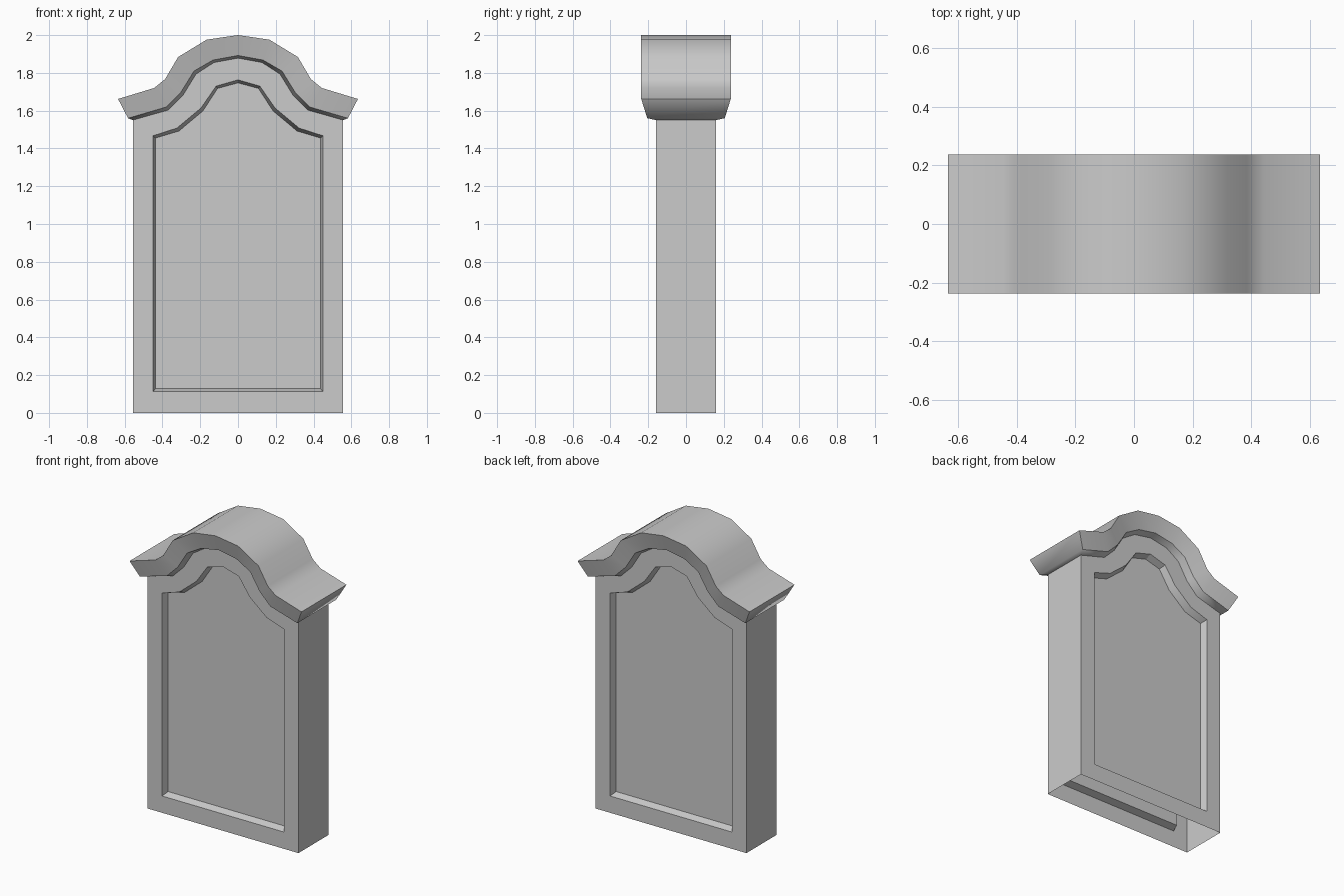
import bpy
import bmesh
import math

cube = bpy.data.objects.get("Cube")
if cube:
    bpy.data.objects.remove(cube, do_unlink=True)

stone = bpy.data.materials.new("grey stone")
stone.use_nodes = True
GREY = (0.6, 0.6, 0.6, 1)
stone.diffuse_color = GREY
stone.node_tree.nodes["Principled BSDF"].inputs["Base Color"].default_value = GREY

# Half profiles (x, z), from the outer end to the centre line
crown_top = [(0.635, 1.662), (0.444, 1.72), (0.386, 1.767),
             (0.317, 1.884), (0.166, 1.976), (0, 2.0)]
crown_lip = [(0.582, 1.56), (0.381, 1.619), (0.302, 1.698),
             (0.233, 1.81), (0.132, 1.868), (0, 1.892)]
body_top = [(0.557, 1.55), (0.37, 1.603), (0.291, 1.682),
            (0.222, 1.794), (0.127, 1.855), (0, 1.878)]
recess_rim = [(0, 0.112), (0.45, 0.112), (0.45, 1.467), (0.323, 1.508),
              (0.196, 1.614), (0.116, 1.73), (0, 1.763)]
recess_floor = [(0, 0.128), (0.437, 0.128), (0.437, 1.455), (0.313, 1.492),
                (0.186, 1.598), (0.108, 1.718), (0, 1.747)]
BODY_Y, LIP_Y, TOP_Y, PANEL_Y = 0.158, 0.205, 0.237, 0.113


def full(half):
    """Mirror a half profile that ends on the centre line."""
    return half + [(-x, z) for x, z in reversed(half[:-1])]


def add_verts(bm, points, y):
    return [bm.verts.new((x, y, z)) for x, z in points]


def bridge(bm, a, b):
    for i in range(len(a) - 1):
        bm.faces.new((a[i], a[i + 1], b[i + 1], b[i]))


def finish(bm, name, angle):
    bmesh.ops.remove_doubles(bm, verts=bm.verts[:], dist=0.0001)
    bmesh.ops.recalc_face_normals(bm, faces=bm.faces[:])
    mesh = bpy.data.meshes.new(name)
    bm.to_mesh(mesh)
    bm.free()
    mesh.materials.append(stone)
    obj = bpy.data.objects.new(name, mesh)
    bpy.context.collection.objects.link(obj)
    bpy.ops.object.select_all(action='DESELECT')
    obj.select_set(True)
    bpy.context.view_layer.objects.active = obj
    bpy.ops.object.shade_smooth_by_angle(angle=math.radians(angle))


# Crown moulding: sections run from the front soffit over the top to the back
bm = bmesh.new()
sections = [(body_top, -BODY_Y), (crown_lip, -LIP_Y), (crown_top, -TOP_Y),
            (crown_top, TOP_Y), (crown_lip, LIP_Y), (body_top, BODY_Y)]
rows = [add_verts(bm, full(half), y) for half, y in sections]
for a, b in zip(rows, rows[1:]):
    bridge(bm, a, b)
for end in (0, -1):
    inner_f, lip_f, top_f, top_b, lip_b, inner_b = [r[end] for r in rows]
    bm.faces.new((lip_f, top_f, top_b, lip_b))
    bm.faces.new((inner_f, lip_f, lip_b, inner_b))
finish(bm, "crown_moulding", 45)

# Body: hollow slab, open underneath, with a recessed panel on both faces
bm = bmesh.new()
half_width = body_top[0][0]
outline = [(0, 0), (half_width, 0)] + body_top
for facing in (-1, 1):
    for side in (-1, 1):
        def place(points, y):
            return add_verts(bm, [(side * x, z) for x, z in points], facing * y)
        border = place(outline, BODY_Y)
        rim = place(recess_rim, BODY_Y)
        floor = place(recess_floor, PANEL_Y)
        bm.faces.new(border + rim[::-1])
        bridge(bm, rim, floor)
# Recessed panels
for y in (-PANEL_Y, PANEL_Y):
    panel = recess_floor + [(-x, z) for x, z in reversed(recess_floor[1:-1])]
    bm.faces.new(add_verts(bm, panel, y))
# Side walls
for x in (-half_width, half_width):
    edge = [(x, 0), (x, body_top[0][1])]
    bridge(bm, add_verts(bm, edge, -BODY_Y), add_verts(bm, edge, BODY_Y))
finish(bm, "panelled_body", 25)
